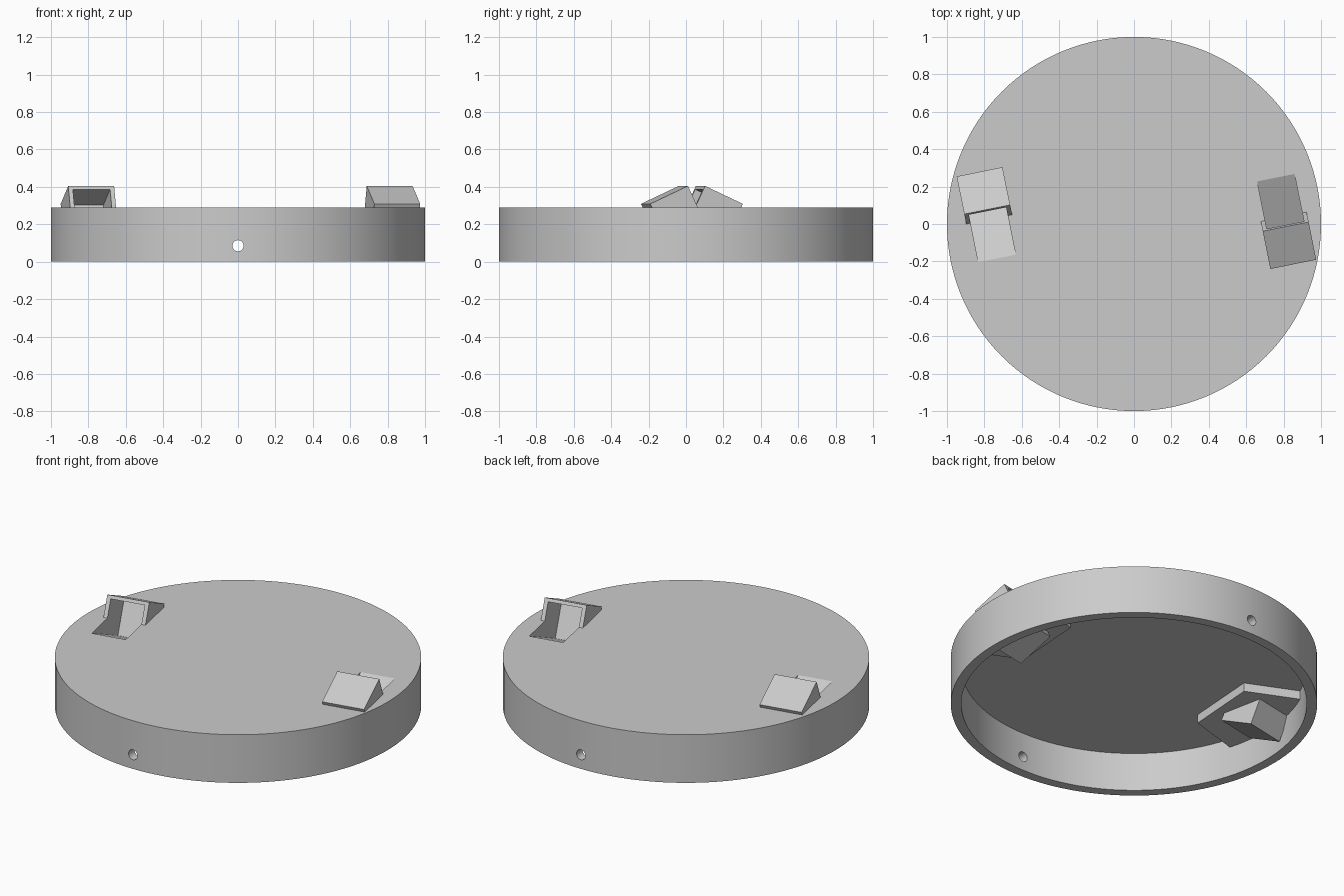
import bpy, bmesh, math
from mathutils import Vector

if "Cube" in bpy.data.objects:
    bpy.data.objects.remove(bpy.data.objects["Cube"])

grey = bpy.data.materials.new("plain grey")
grey.diffuse_color = (0.6, 0.6, 0.6, 1)
grey.use_nodes = True
grey.node_tree.nodes["Principled BSDF"].inputs["Base Color"].default_value = grey.diffuse_color

HEIGHT, CEILING, INNER_R = 0.29, 0.232, 0.943
TILT = math.radians(25)        # slope of the vent hoods
YAW = math.radians(11.4)       # heading of the vents seen from above


def make(name, bm):
    bmesh.ops.recalc_face_normals(bm, faces=bm.faces)
    mesh = bpy.data.meshes.new(name)
    bm.to_mesh(mesh)
    bm.free()
    mesh.materials.append(grey)
    obj = bpy.data.objects.new(name, mesh)
    bpy.context.collection.objects.link(obj)
    return obj


def extrude(name, points, direction):
    """Prism from a flat outline pushed along a direction."""
    bm = bmesh.new()
    face = bm.faces.new([bm.verts.new(p) for p in points])
    new = bmesh.ops.extrude_face_region(bm, geom=[face])["geom"]
    bmesh.ops.translate(bm, vec=direction,
                        verts=[v for v in new if isinstance(v, bmesh.types.BMVert)])
    return make(name, bm)


def disc(name, radius, z0, z1, segments=128):
    ring = [(radius * math.cos(i * math.tau / segments),
             radius * math.sin(i * math.tau / segments), z0) for i in range(segments)]
    return extrude(name, ring, Vector((0, 0, z1 - z0)))


def combine(target, other, operation):
    mod = target.modifiers.new(other.name, "BOOLEAN")
    mod.operation, mod.object, mod.solver = operation, other, "EXACT"
    bpy.context.view_layer.objects.active = target
    bpy.ops.object.modifier_apply(modifier=mod.name)
    bpy.data.objects.remove(other)


def tilted_box(name, ridge, side, u0, u1, v0, v1, width):
    """Box set along the hood slope: u runs down the slope, v runs into it."""
    across = Vector((math.cos(YAW), math.sin(YAW), 0))
    down = Vector((-math.sin(YAW), math.cos(YAW), 0)) * side
    u = down * math.cos(TILT) - Vector((0, 0, math.sin(TILT)))
    v = -down * math.sin(TILT) - Vector((0, 0, math.cos(TILT)))
    start = Vector(ridge) - across * width / 2
    corners = [(u0, v0), (u1, v0), (u1, v1), (u0, v1)]
    return extrude(name, [start + u * a + v * b for a, b in corners], across * width)


# Hollow round cap
cap = disc("cap", 1.0, 0, HEIGHT)
combine(cap, disc("hollow", INNER_R, -0.1, CEILING), "DIFFERENCE")

# Two vents, each with a pad under the lid, a sloping hood and a pocket
vents = [((-0.785, 0.0775, 0.405), 1, 0), ((0.811, -0.014, 0.405), -1, math.pi)]
for ridge, side, turn in vents:
    a0, a1 = math.radians(156) + turn, math.radians(196.3) + turn
    outline = [(r * math.cos(a), r * math.sin(a), 0.18)
               for r, a in ((0.625, a0), (0.625, a1), (0.97, a1),
                            (0.97, (a0 + a1) / 2), (0.97, a0))]
    combine(cap, extrude("pad", outline, Vector((0, 0, 0.08))), "UNION")
    combine(cap, tilted_box("hood", ridge, side, 0, 0.227, 0, 0.29, 0.25), "UNION")
for ridge, side, turn in vents:
    combine(cap, tilted_box("pocket", ridge, side, -0.35, 0.2, 0.02, 0.217, 0.203),
            "DIFFERENCE")

# Small pin holes through the front and back of the rim
hole = [(0.03 * math.cos(i * math.tau / 32), -1.2,
         0.085 + 0.03 * math.sin(i * math.tau / 32)) for i in range(32)]
combine(cap, extrude("pin_hole", hole, Vector((0, 2.4, 0))), "DIFFERENCE")

# Smooth rim with crisp edges
bpy.ops.object.select_all(action="DESELECT")
cap.select_set(True)
bpy.context.view_layer.objects.active = cap
bpy.ops.object.shade_smooth_by_angle(angle=math.radians(20))
